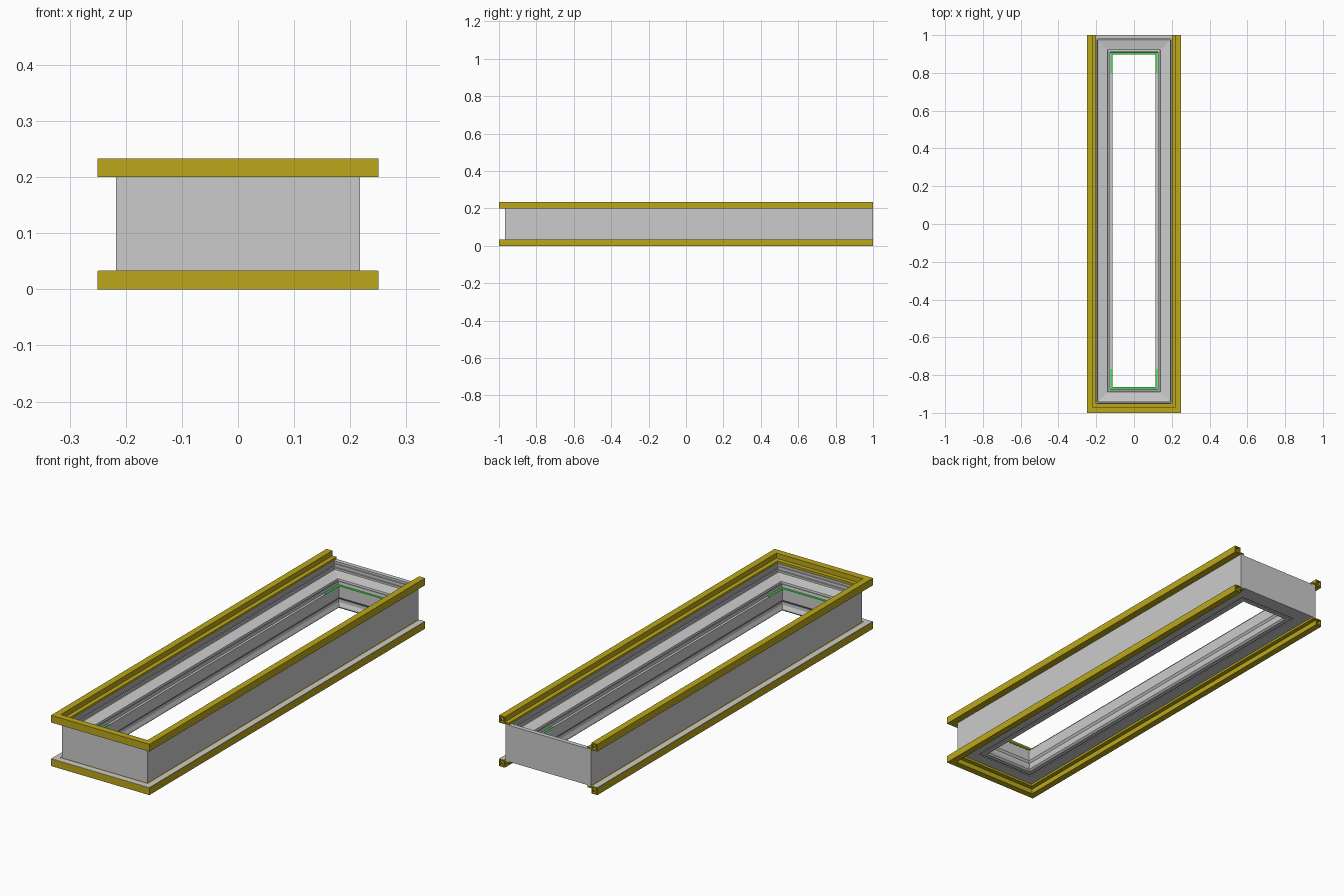
import bpy, bmesh

if "Cube" in bpy.data.objects:
    bpy.data.objects.remove(bpy.data.objects["Cube"])

def material(name, col):
    m = bpy.data.materials.new(name)
    m.diffuse_color = (*col, 1)
    m.use_nodes = True
    m.node_tree.nodes["Principled BSDF"].inputs["Base Color"].default_value = m.diffuse_color
    return m

yellow = material("yellow", (0.50, 0.39, 0.01))
green = material("green", (0.05, 0.75, 0.08))

def ring(d):
    # mitred rectangle of the frame body, inset by d
    return [(-.217+d, -.967+d), (.217-d, -.967+d), (.217-d, 1-d), (-.217+d, 1-d)]

def u_path(d):
    # rail path: open at the back end
    return [(-.25+d, 1), (-.25+d, -1+d), (.25-d, -1+d), (.25-d, 1)]

def end_path(y, s, length=.1):
    # short U lining one end of the opening; s points towards the middle
    def f(d):
        x, e = .217-d, y+s*d
        return [(-x, y+s*(.1+length)), (-x, e), (x, e), (x, y+s*(.1+length))]
    return f

def sweep(bm, profile, path, closed_path=False, closed_profile=True):
    # grid of vertices: one row per profile point (d, z)
    rows = [[bm.verts.new((x, y, z)) for x, y in path(d)] for d, z in profile]
    n, k = len(rows), len(rows[0])
    for i in range(n if closed_profile else n-1):
        for j in range(k if closed_path else k-1):
            a, b = rows[i], rows[(i+1) % n]
            bm.faces.new((a[j], a[(j+1) % k], b[(j+1) % k], b[j]))
    return rows

def finish(bm, name, mat=None):
    bmesh.ops.recalc_face_normals(bm, faces=bm.faces)
    me = bpy.data.meshes.new(name)
    bm.to_mesh(me)
    bm.free()
    ob = bpy.data.objects.new(name, me)
    bpy.context.collection.objects.link(ob)
    if mat:
        me.materials.append(mat)
    return ob

# Grey body: stepped cross-section with seal grooves
body = [(0, .033), (0, .2), (.02, .2), (.02, .19), (.025, .19), (.025, .182),
        (.021, .182), (.021, .174), (.027, .174), (.027, .165), (.032, .163),
        (.078, .156), (.080, .146), (.085, .146), (.085, .151), (.089, .151),
        (.091, .137), (.102, .137), (.102, .085), (.095, .075), (.095, .06),
        (.102, .045), (.102, .040), (.094, .033), (.075, .033), (.075, .037),
        (.068, .037), (.068, .033)]
bm = bmesh.new()
sweep(bm, body, ring, closed_path=True)
finish(bm, "frame_body")

# Yellow hollow rails, stepped inner flange and cross webs
outer = [(0, .2), (0, .233), (.03, .233), (.03, .21), (.05, .21), (.05, .2)]
inner = [(.004, .204), (.004, .229), (.026, .229), (.026, .206), (.046, .206), (.046, .204)]
webs = [[(.004, .204), (.026, .229)], [(.004, .229), (.026, .206)]]
for name, flip in (("top_rail", False), ("bottom_rail", True)):
    zf = lambda p: [(d, .233-z if flip else z) for d, z in p]
    bm = bmesh.new()
    a = sweep(bm, zf(outer), u_path)
    b = sweep(bm, zf(inner), u_path)
    for j in (0, 3):
        for i in range(6):
            k = (i+1) % 6
            bm.faces.new((a[i][j], a[k][j], b[k][j], b[i][j]))
    for w in webs:
        sweep(bm, zf(w), u_path, closed_profile=False)
    finish(bm, name, yellow)

# Grey cover strip on the exposed top of the bottom rail
bm = bmesh.new()
rows = sweep(bm, [(.001, .033), (.001, .034), (.026, .034), (.026, .033)], u_path)
for j in (0, 3):
    bm.faces.new([r[j] for r in rows])
finish(bm, "rail_cover_strip")

# Green gasket pieces at both ends of the opening
for name, y, s in (("front_gasket", -.967, 1), ("back_gasket", 1, -1)):
    bm = bmesh.new()
    rows = sweep(bm, [(.093, .136), (.093, .139), (.103, .139), (.103, .136)], end_path(y, s))
    for j in (0, 3):
        bm.faces.new([r[j] for r in rows])
    finish(bm, name, green)
